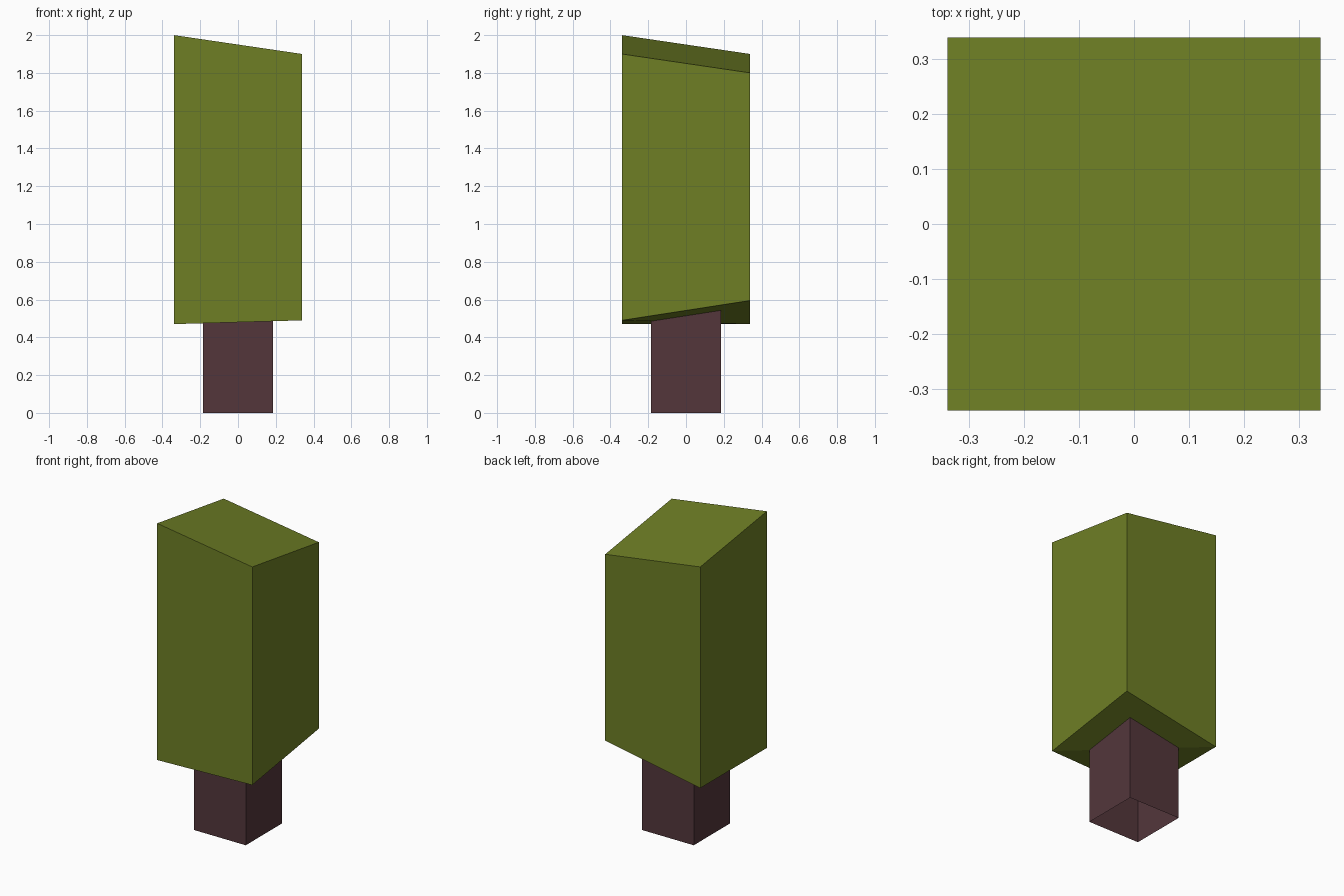
import bpy, bmesh

if "Cube" in bpy.data.objects:
    bpy.data.objects.remove(bpy.data.objects["Cube"])


def material(name, rgb):
    m = bpy.data.materials.new(name)
    m.diffuse_color = (*rgb, 1.0)
    m.use_nodes = True
    m.node_tree.nodes["Principled BSDF"].inputs["Base Color"].default_value = m.diffuse_color
    return m


def block(name, half, bottom, top, mat, capped=True):
    """Square column; bottom/top give corner heights: front-left, front-right, back-right, back-left."""
    corners = [(-half, -half), (half, -half), (half, half), (-half, half)]
    bm = bmesh.new()
    lo = [bm.verts.new((x, y, z)) for (x, y), z in zip(corners, bottom)]
    hi = [bm.verts.new((x, y, z)) for (x, y), z in zip(corners, top)]
    for i in range(4):
        j = (i + 1) % 4
        bm.faces.new((lo[i], lo[j], hi[j], hi[i]))
    if capped:
        bm.faces.new(hi)
        # underside is creased from front-right to back-left
        bm.faces.new((lo[0], lo[3], lo[1]))
        bm.faces.new((lo[1], lo[3], lo[2]))
    mesh = bpy.data.meshes.new(name)
    bm.to_mesh(mesh)
    bm.free()
    mesh.materials.append(mat)
    obj = bpy.data.objects.new(name, mesh)
    bpy.context.collection.objects.link(obj)
    return obj


leaf = material("leaf green", (0.156, 0.212, 0.0185))
bark = material("bark brown", (0.087, 0.037, 0.044))

# Foliage block with a slanted top and skewed underside
block("foliage", 0.34, (0.47, 0.49, 0.595, 0.47), (2.0, 1.9, 1.8, 1.9), leaf)

# Hollow square trunk, open at the base, ending just inside the foliage
block("trunk", 0.185, (0, 0, 0, 0), (0.48, 0.49, 0.547, 0.48), bark, capped=False)
